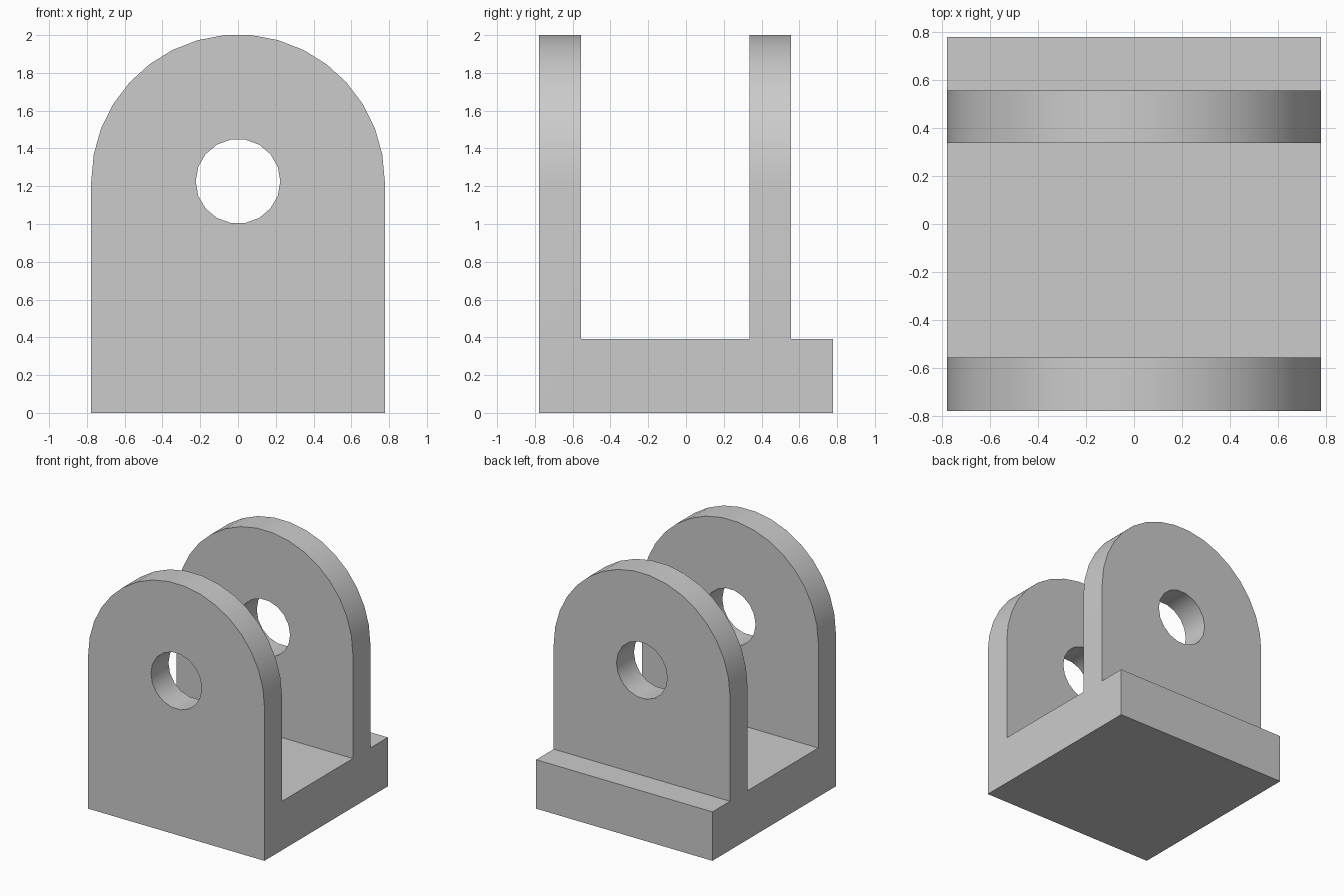
import bpy
import bmesh
from math import cos, sin, pi, radians
from mathutils import Vector

cube = bpy.data.objects.get("Cube")
if cube:
    bpy.data.objects.remove(cube, do_unlink=True)

HALF = 0.777       # half width of base and radius of the lugs
BASE_TOP = 0.39
PIN_Z = 1.226      # centre of arch and pin hole
HOLE_R = 0.224

grey = bpy.data.materials.new("plain grey")
grey.use_nodes = True
color = (0.6, 0.6, 0.6, 1)
grey.diffuse_color = color
grey.node_tree.nodes["Principled BSDF"].inputs["Base Color"].default_value = color


def prism(name, points, travel):
    """Extrude a closed profile into a solid."""
    bm = bmesh.new()
    face = bm.faces.new([bm.verts.new(p) for p in points])
    new = bmesh.ops.extrude_face_region(bm, geom=[face])["geom"]
    bmesh.ops.translate(bm, vec=Vector(travel),
                        verts=[g for g in new if isinstance(g, bmesh.types.BMVert)])
    bmesh.ops.recalc_face_normals(bm, faces=bm.faces[:])
    mesh = bpy.data.meshes.new(name)
    bm.to_mesh(mesh)
    bm.free()
    mesh.materials.append(grey)
    obj = bpy.data.objects.new(name, mesh)
    bpy.context.collection.objects.link(obj)
    return obj


def arc(radius, steps, sweep, y):
    return [(radius * cos(sweep * i / steps), y, PIN_Z + radius * sin(sweep * i / steps))
            for i in range(steps + 1)]


# Side profile: base with two upright lugs, wider than the final part
side = [(-HALF, 0), (HALF, 0), (HALF, BASE_TOP), (0.556, BASE_TOP), (0.556, 2.1),
        (0.336, 2.1), (0.336, BASE_TOP), (-0.556, BASE_TOP), (-0.556, 2.1), (-HALF, 2.1)]
bracket = prism("clevis_bracket", [(-1, y, z) for y, z in side], (2, 0, 0))

# Front profile: round-topped outline, and the pin hole
outline = arc(HALF, 17, pi, -1) + [(-HALF, -1, -0.2), (HALF, -1, -0.2)]
outline_cutter = prism("outline_cutter", outline, (0, 2, 0))
hole_cutter = prism("pin_hole_cutter", arc(HOLE_R, 18, 2 * pi, -1)[:-1], (0, 2, 0))

bpy.ops.object.select_all(action="DESELECT")
bpy.context.view_layer.objects.active = bracket
bracket.select_set(True)
for cutter, operation in ((outline_cutter, "INTERSECT"), (hole_cutter, "DIFFERENCE")):
    mod = bracket.modifiers.new(cutter.name, "BOOLEAN")
    mod.operation = operation
    mod.solver = "EXACT"
    mod.object = cutter
    bpy.ops.object.modifier_apply(modifier=mod.name)
    bpy.data.objects.remove(cutter, do_unlink=True)

# Smooth arches and hole walls, crisp edges elsewhere
bpy.ops.object.shade_smooth_by_angle(angle=radians(30))
